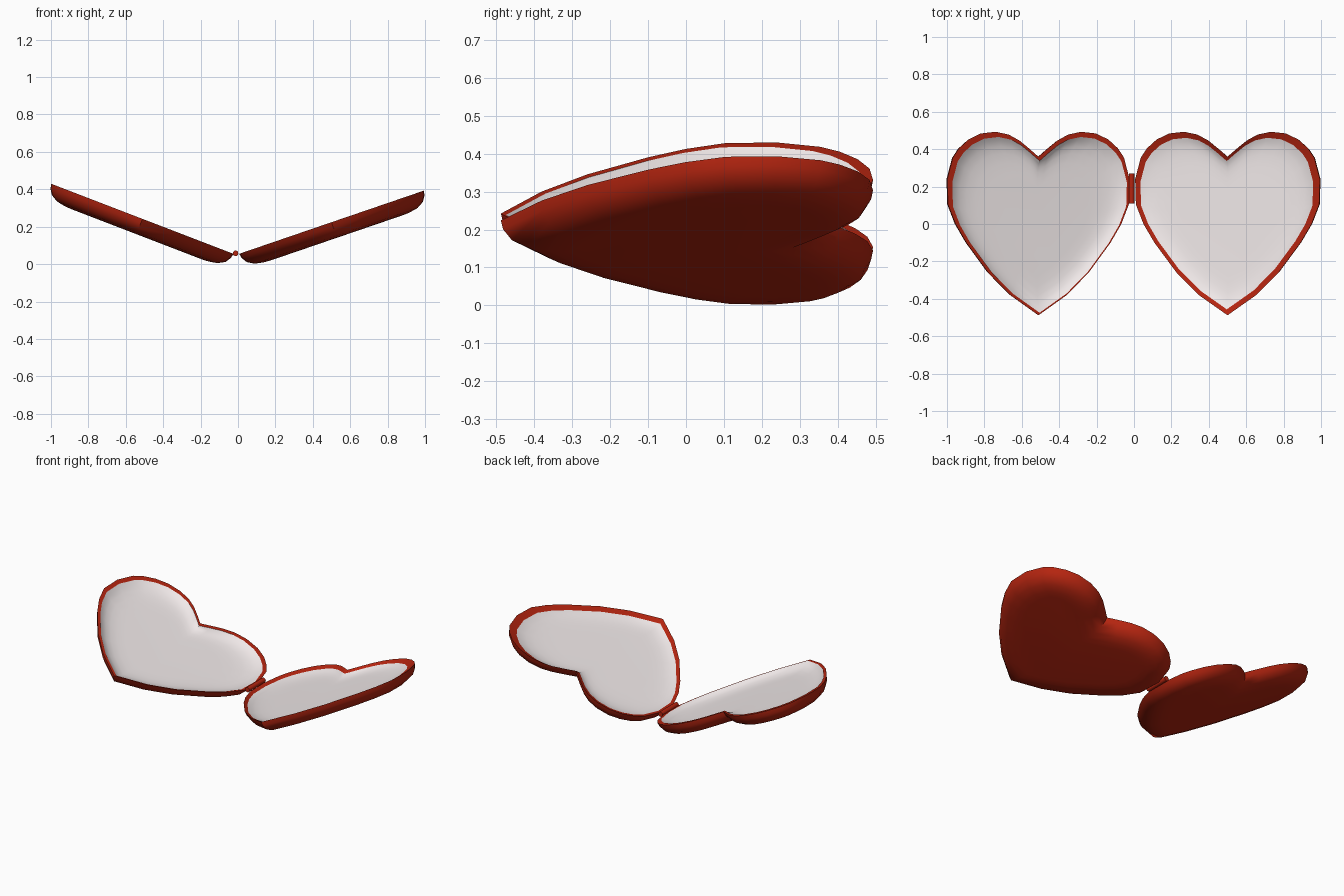
import bpy, bmesh, math
from mathutils import Vector, Matrix

if "Cube" in bpy.data.objects:
    bpy.data.objects.remove(bpy.data.objects["Cube"])


def material(name, rgb):
    m = bpy.data.materials.new(name)
    m.diffuse_color = (*rgb, 1)
    m.use_nodes = True
    m.node_tree.nodes["Principled BSDF"].inputs["Base Color"].default_value = m.diffuse_color
    return m


RED = material("red_enamel", (0.46, 0.018, 0.005))
WHITE = material("white_lining", (0.88, 0.82, 0.82))

# Right half of the heart outline, notch to tip; mirrored for the left half
HALF = [(0, .36), (.055, .405), (.11, .447), (.17, .478), (.245, .493), (.33, .484),
        (.40, .452), (.455, .405), (.49, .355), (.522, .24), (.518, .105), (.475, .0),
        (.413, -.10), (.288, -.26), (.162, -.38), (0, -.488)]
HEART = [Vector(p) for p in HALF + [(-x, y) for x, y in HALF[-2:0:-1]]]


def inset(d):
    """Heart outline moved inwards by d with mitred corners."""
    out = []
    n = len(HEART)
    for i, p in enumerate(HEART):
        a = (p - HEART[i - 1]).normalized()
        b = (HEART[(i + 1) % n] - p).normalized()
        na, nb = Vector((a.y, -a.x)), Vector((b.y, -b.x))
        out.append(p + (na + nb) * (d / (1 + na.dot(nb))))
    return out


def scaled(s, offset):
    return [p * s + offset for p in HEART]


def heart_surface(name, rings, mat, matrix, up):
    """Skin rings of (outline, depth), capped on the last ring."""
    bm = bmesh.new()
    rings = [[bm.verts.new((p.x, p.y, -depth)) for p in pts] for pts, depth in rings]
    n = len(HEART)
    for r, s in zip(rings, rings[1:]):
        for i in range(n):
            j = (i + 1) % n
            bm.faces.new((r[i], r[j], s[j], s[i]))
    cap = bm.faces.new(rings[-1])
    bmesh.ops.recalc_face_normals(bm, faces=bm.faces[:])
    cap.normal_update()
    if (cap.normal.z > 0) != up:
        bmesh.ops.reverse_faces(bm, faces=bm.faces[:])
    me = bpy.data.meshes.new(name)
    bm.to_mesh(me)
    bm.free()
    me.materials.append(mat)
    ob = bpy.data.objects.new(name, me)
    ob.matrix_world = matrix
    bpy.context.collection.objects.link(ob)
    smooth(ob)


def smooth(ob):
    bpy.ops.object.select_all(action='DESELECT')
    ob.select_set(True)
    bpy.context.view_layer.objects.active = ob
    bpy.ops.object.shade_smooth_by_angle(angle=math.radians(50))


# Two tilted heart shells: rim ends (x, z), lining scale, lining shift, rim drop
for side, start, end, size, shift, drop in (
        ("right", (0, .053), (1.0, .395), .935, (-.009, 0), .014),
        ("left", (-.022, .054), (-1.0, .430), .958, (.007, -.007), .001)):
    a = math.atan2(end[1] - start[1], end[0] - start[0])
    if side == "left":
        a -= math.pi
    mid = ((start[0] + end[0]) / 2, 0, (start[1] + end[1]) / 2)
    mat = Matrix.Translation(mid) @ Matrix.Rotation(-a, 4, 'Y')
    shift = Vector(shift)
    lip = (scaled(size, shift), drop)
    # Red outer bowl with its rim
    hull = [(0, 0), (.005, .025), (.024, .055), (.062, .077), (.11, .086), (.15, .088)]
    heart_surface(side + "_shell", [lip] + [(inset(d), z) for d, z in hull],
                  RED, mat, False)
    # White inner bowl
    floor = .036
    bowl = [(.04, .36), (.10, .68), (.18, .88), (.28, .97), (.40, 1.0)]
    heart_surface(side + "_lining",
                  [lip] + [(scaled(size - d, shift), drop + (floor - drop) * t)
                           for d, t in bowl], WHITE, mat, True)

# Hinge barrel
bpy.ops.mesh.primitive_cylinder_add(vertices=12, radius=.015, depth=.16,
                                    location=(-.013, .19, .058),
                                    rotation=(math.pi / 2, 0, 0))
hinge = bpy.context.object
hinge.name = "hinge_barrel"
hinge.data.materials.append(RED)
smooth(hinge)
